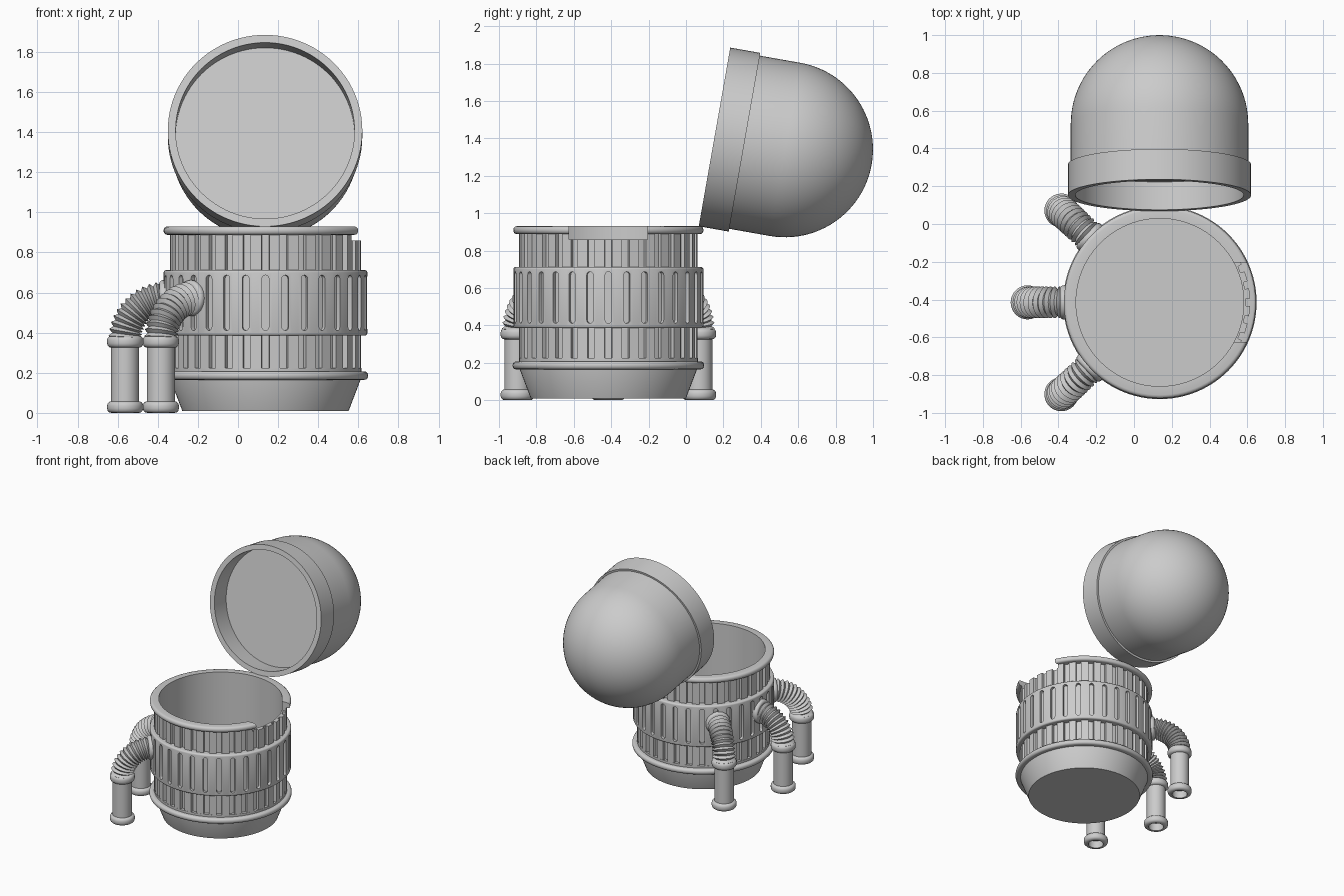
import bpy, bmesh
from math import sin, cos, pi, radians, sqrt
from mathutils import Matrix, Vector

if "Cube" in bpy.data.objects:
    bpy.data.objects.remove(bpy.data.objects["Cube"])

CX, CY = 0.137, -0.415          # pot axis
POT = Matrix.Translation((CX, CY, 0))
N = 32                          # slats and slots around the pot


def finish(name, bm, mat=None, angle=35):
    bmesh.ops.remove_doubles(bm, verts=bm.verts, dist=1e-5)
    bmesh.ops.recalc_face_normals(bm, faces=bm.faces)
    me = bpy.data.meshes.new(name)
    bm.to_mesh(me)
    bm.free()
    ob = bpy.data.objects.new(name, me)
    bpy.context.collection.objects.link(ob)
    if mat is not None:
        me.transform(mat)
    smooth(ob, angle)
    return ob


def smooth(ob, angle=35):
    bpy.ops.object.select_all(action='DESELECT')
    ob.select_set(True)
    bpy.context.view_layer.objects.active = ob
    bpy.ops.object.shade_smooth_by_angle(angle=radians(angle))


def skin(bm, rings, closed=False):
    """Join successive rings of vertices with quads."""
    pairs = list(zip(rings, rings[1:]))
    if closed:
        pairs.append((rings[-1], rings[0]))
    for a, b in pairs:
        for i in range(len(a)):
            j = (i + 1) % len(a)
            bm.faces.new((a[i], a[j], b[j], b[i]))


def lathe(name, profile, mat, segs=96, closed=False):
    bm = bmesh.new()
    rings = [[bm.verts.new((r * cos(2 * pi * i / segs), r * sin(2 * pi * i / segs), z))
              for i in range(segs)] for r, z in profile]
    skin(bm, rings, closed)
    bmesh.ops.dissolve_degenerate(bm, dist=1e-6, edges=bm.edges)
    return finish(name, bm, mat)


def collar(r_in, r_out, z0, z1, bev):
    """Ring cross-section with rounded outer corners."""
    arc = [(r_out - bev + bev * cos(a), z0 + bev + bev * sin(a))
           for a in (radians(d) for d in (-90, -60, -30, 0))]
    return [(r_in, z0)] + arc + [(r, z0 + z1 - z) for r, z in reversed(arc)] + [(r_in, z1)]


def cut(ob, cutter):
    m = ob.modifiers.new("cut", 'BOOLEAN')
    m.operation, m.solver, m.object = 'DIFFERENCE', 'EXACT', cutter
    bpy.context.view_layer.objects.active = ob
    bpy.ops.object.modifier_apply(modifier=m.name)
    smooth(ob)


def box(bm, x0, x1, y0, y1, z0, z1, mat=Matrix()):
    m = (mat @ Matrix.Translation(((x0 + x1) / 2, (y0 + y1) / 2, (z0 + z1) / 2))
         @ Matrix.Diagonal((x1 - x0, y1 - y0, z1 - z0, 1)))
    bmesh.ops.create_cube(bm, size=1, matrix=m)


# Pot: tapered base, thin wall, open inside
pot = lathe("pot_body", [(0, 0.01), (0.415, 0.01), (0.478, 0.175), (0.478, 0.225), (0.455, 0.225),
                         (0.455, 0.92), (0.444, 0.92), (0.444, 0.19), (0, 0.19)], POT)
lathe("lower_ring", collar(0.46, 0.512, 0.165, 0.207, 0.018), POT, closed=True)
rim = lathe("top_rim", collar(0.444, 0.508, 0.888, 0.93, 0.018), POT, closed=True)
band = lathe("slotted_band", collar(0.452, 0.508, 0.385, 0.712, 0.012), POT, closed=True)

# Two rows of upright slats
rows = []
for name, z0, z1 in (("lower_slats", 0.205, 0.39), ("upper_slats", 0.705, 0.892)):
    bm = bmesh.new()
    for i in range(N):
        box(bm, 0.45, 0.477, -0.027, 0.027, z0, z1, Matrix.Rotation(2 * pi * (i + 0.5) / N, 4, 'Z'))
    rows.append(finish(name, bm, POT))

# Round-ended slots pressed into the band
bm = bmesh.new()
w, zl, zh = 0.017, 0.428, 0.67
outline = [(w * cos(a), zh + w * sin(a)) for a in (pi * k / 8 for k in range(9))]
outline += [(-y, zl + zh - z) for y, z in outline]
for i in range(N):
    rot = Matrix.Rotation(2 * pi * i / N, 4, 'Z')
    ends = [[bm.verts.new(rot @ Vector((x, y, z))) for y, z in outline] for x in (0.485, 0.54)]
    skin(bm, ends)
    for e in ends:
        bm.faces.new(e)
slots = finish("slot_cutter", bm, POT)
cut(band, slots)

# Notch through the rim on the right side
bm = bmesh.new()
box(bm, 0.36, 0.56, -0.21, 0.21, 0.86, 0.97)
notch = finish("notch_cutter", bm, POT)
for ob in (pot, rim, rows[1]):
    cut(ob, notch)
for helper in (slots, notch):
    bpy.data.objects.remove(helper)

# Open lid: rim band, dome, and shallow recess, tipped back 10 degrees
LID = Matrix.Translation((0.135, 0.1525, 1.4075)) @ Matrix.Rotation(radians(-100), 4, 'X')
dome = [(0.47 * cos(pi / 2 * k / 24), 0.383 + 0.47 * sin(pi / 2 * k / 24)) for k in range(25)]
dome[-1] = (0, 0.853)
lathe("lid", [(0, 0.15), (0.446, 0.15), (0.446, 0), (0.485, 0), (0.485, 0.163), (0.47, 0.163)] + dome, LID)

# Three pipes: hollow foot, tube, collar, ribbed elbow and wall flange
pipe = ([(0, 0.06), (0.056, 0.06), (0.056, 0)] + collar(0.07, 0.09, 0, 0.058, 0.022)[1:]
        + collar(0.07, 0.09, 0.325, 0.385, 0.022) + [(0, 0.385)])
for label, deg, reach in (("left", 180, 0.70), ("front", 223, 0.713), ("back", 137, 0.713)):
    base = POT @ Matrix.Rotation(radians(deg), 4, 'Z')
    lathe(label + "_pipe", pipe, base @ Matrix.Translation((reach, 0, 0)), 32)
    bm = bmesh.new()
    rings, steps, wall = [], 26, 0.495
    a, b = reach - wall, 0.205
    for k in range(steps + 1):
        t = pi / 2 * k / steps
        p = Vector((wall + a * cos(t), 0, 0.367 + b * sin(t)))
        n = Vector((b * cos(t), 0, a * sin(t))).normalized()
        r = 0.084 if k % 2 else 0.066
        rings.append([bm.verts.new(p + r * (cos(f) * n + sin(f) * Vector((0, 1, 0))))
                      for f in (2 * pi * i / 32 for i in range(32))])
    skin(bm, rings)
    finish(label + "_ribbed_elbow", bm, base)
    flange = [(0, 0)] + collar(0.06, 0.09, 0, 0.045, 0.018)[1:] + [(0, 0.045)]
    lathe(label + "_wall_flange", flange,
          base @ Matrix.Translation((0.485, 0, 0.572)) @ Matrix.Rotation(pi / 2, 4, 'Y'), 32)
